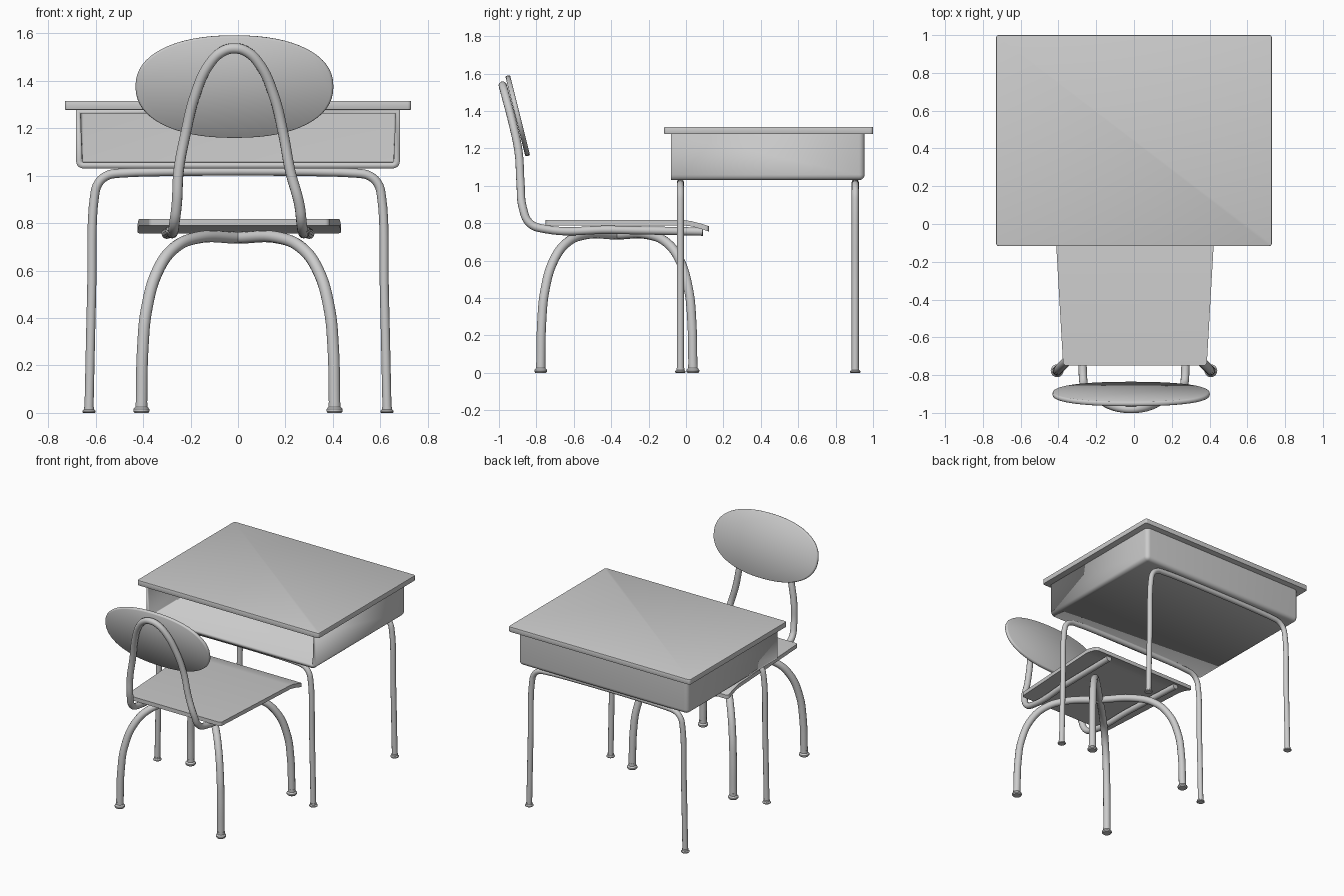
import bpy, bmesh, math
from mathutils import Matrix, Vector

if "Cube" in bpy.data.objects:
    bpy.data.objects.remove(bpy.data.objects["Cube"])

grey = bpy.data.materials.new("light_grey")
grey.use_nodes = True
COLOUR = (0.6, 0.6, 0.6, 1)
grey.diffuse_color = COLOUR
grey.node_tree.nodes["Principled BSDF"].inputs["Base Color"].default_value = COLOUR


def add(name, data):
    obj = bpy.data.objects.new(name, data)
    bpy.context.scene.collection.objects.link(obj)
    data.materials.append(grey)
    return obj


def smooth(obj, angle=35):
    bpy.ops.object.select_all(action="DESELECT")
    obj.select_set(True)
    bpy.context.view_layer.objects.active = obj
    bpy.ops.object.shade_smooth_by_angle(angle=math.radians(angle))


def mesh_part(name, bm):
    bmesh.ops.recalc_face_normals(bm, faces=bm.faces)
    me = bpy.data.meshes.new(name)
    bm.to_mesh(me)
    bm.free()
    return add(name, me)


def tube(name, points, radius):
    """Round bar through the points, turned into a mesh."""
    cu = bpy.data.curves.new(name, "CURVE")
    cu.dimensions = "3D"
    cu.bevel_depth, cu.bevel_resolution = radius, 4
    cu.resolution_u, cu.use_fill_caps = 8, True
    sp = cu.splines.new("BEZIER")
    sp.bezier_points.add(len(points) - 1)
    for bp, p in zip(sp.bezier_points, points):
        bp.co = p
        bp.handle_left_type = bp.handle_right_type = "AUTO"
    obj = add(name, cu)
    bpy.ops.object.select_all(action="DESELECT")
    obj.select_set(True)
    bpy.context.view_layer.objects.active = obj
    bpy.ops.object.convert(target="MESH")
    smooth(bpy.context.view_layer.objects.active, 50)


def foot(name, x, y, r, h):
    """Turned glide: wide disc under a narrow collar."""
    profile = [(0, 0), (0.85, 0), (1, 0.2), (1, 0.5), (0.75, 0.8), (0.75, 1.4), (0, 1.4)]
    bm = bmesh.new()
    vs = [bm.verts.new((a * r, 0, b * h)) for a, b in profile]
    es = [bm.edges.new(pair) for pair in zip(vs, vs[1:])]
    bmesh.ops.spin(bm, geom=vs + es, cent=(0, 0, 0), axis=(0, 0, 1),
                   angle=math.tau, steps=20)
    bmesh.ops.remove_doubles(bm, verts=bm.verts, dist=0.0001)
    obj = mesh_part(name, bm)
    obj.location = (x, y, 0)
    smooth(obj)


def box_bmesh(lo, hi):
    bm = bmesh.new()
    bmesh.ops.create_cube(bm, size=1)
    lo, hi = Vector(lo), Vector(hi)
    for v in bm.verts:
        v.co = Vector(c * s for c, s in zip(v.co, hi - lo)) + (lo + hi) / 2
    return bm


# Desk top with softened corners
bm = box_bmesh((-0.73, -0.117, 1.277), (0.73, 1.0, 1.315))
upright = [e for e in bm.edges if abs(e.verts[0].co.z - e.verts[1].co.z) > 0.01]
bmesh.ops.bevel(bm, geom=upright, offset=0.015, segments=4, affect="EDGES", profile=0.5)
rim = [e for e in bm.edges if abs(e.verts[0].co.z - e.verts[1].co.z) < 0.001]
bmesh.ops.bevel(bm, geom=rim, offset=0.004, segments=2, affect="EDGES", profile=0.5)
smooth(mesh_part("desk_top", bm))

# Book box, open towards the chair
bm = box_bmesh((-0.682, -0.08, 1.03), (0.682, 0.955, 1.279))
front = [f for f in bm.faces if f.calc_center_median().y < -0.07]
bmesh.ops.delete(bm, geom=front, context="FACES")
round_edges = []
for e in bm.edges:
    mid = (e.verts[0].co + e.verts[1].co) / 2
    if len(e.link_faces) == 2 and mid.z < 1.25:
        if mid.y > 0.9 or mid.z < 1.04:
            round_edges.append(e)
bmesh.ops.bevel(bm, geom=round_edges, offset=0.03, segments=5, affect="EDGES", profile=0.5)
box = mesh_part("book_box", bm)
# an open shell needs its normals pointing outwards
if sum(p.normal.dot(p.center - Vector((0, 0.4, 1.15))) for p in box.data.polygons) < 0:
    box.data.flip_normals()
shell = box.modifiers.new("wall", "SOLIDIFY")
shell.thickness, shell.offset = 0.026, -1
smooth(box)

# Desk leg frames
half_frame = [(0.628, 0.015), (0.617, 0.5), (0.605, 0.91), (0.59, 0.965),
              (0.555, 0.998), (0.5, 1.01)]
for side, y in (("front", -0.03), ("back", 0.905)):
    pts = [(x, y, z) for x, z in half_frame]
    pts += [(-x, y, z) for x, z in reversed(half_frame)]
    tube(side + "_desk_frame", pts, 0.019)
    for hand, s in (("left", 1), ("right", -1)):
        foot(f"{side}_{hand}_desk_foot", s * 0.628, y, 0.028, 0.018)

# Chair legs: two arches crossing under the seat
arch = [(1, 0.03), (0.985, 0.28), (0.945, 0.44), (0.83, 0.6), (0.66, 0.695),
        (0.42, 0.738), (0, 0.738)]
HALF, MID_Y = 0.407, -0.37
for name, s in (("left", 1), ("right", -1)):
    ts = arch + [(-t, z) for t, z in reversed(arch[:-1])]
    tube(name + "_chair_leg_arch",
         [(s * t * HALF, MID_Y + t * HALF, z) for t, z in ts], 0.025)
    for end, d in (("front", 1), ("back", -1)):
        foot(f"{name}_{end}_chair_foot", s * d * HALF, MID_Y + d * HALF, 0.034, 0.032)

# Back loop continuing as rails under the seat
half_loop = [(0.3, 0.09, 0.755), (0.285, -0.4, 0.765), (0.272, -0.76, 0.77),
             (0.268, -0.835, 0.8), (0.258, -0.872, 0.88), (0.235, -0.885, 1.02),
             (0.205, -0.895, 1.18), (0.165, -0.928, 1.34), (0.105, -0.962, 1.47),
             (0.05, -0.976, 1.523)]
SHIFT = -0.015
loop = [(x + SHIFT * (z > 1), y, z) for x, y, z in half_loop]
loop.append((SHIFT, -0.98, 1.536))
loop += [(-x + SHIFT * (z > 1), y, z) for x, y, z in reversed(half_loop)]
tube("chair_back_loop", loop, 0.022)

# Seat: widening panel with a drooping front lip
bm = bmesh.new()
previous = None
for y, top in ((-0.75, 0.817), (-0.01, 0.817), (0.03, 0.811), (0.08, 0.798), (0.122, 0.784)):
    half = 0.38 + 0.05 * (y + 0.75) / 0.87
    ring = [bm.verts.new((0.005 + sx * half, y, top - dz))
            for sx, dz in ((-1, 0), (1, 0), (1, 0.028), (-1, 0.028))]
    if previous:
        for i in range(4):
            j = (i + 1) % 4
            bm.faces.new((previous[i], previous[j], ring[j], ring[i]))
    else:
        bm.faces.new(ring)
    previous = ring
bm.faces.new(previous)
corners = [e for e in bm.edges if abs(e.verts[0].co.z - e.verts[1].co.z) > 0.02
           and abs(e.verts[0].co.y - e.verts[1].co.y) < 0.001
           and (e.verts[0].co.y < -0.7 or e.verts[0].co.y > 0.12)]
bmesh.ops.bevel(bm, geom=corners, offset=0.018, segments=4, affect="EDGES", profile=0.5)
smooth(mesh_part("chair_seat", bm))

# Backrest: leaning oval pad with a rounded rim
bm = bmesh.new()
N, POWER = 64, 2 / 2.25
rings = []
for scale, off in ((0.975, -0.013), (0.993, -0.009), (1, 0), (0.993, 0.009), (0.975, 0.013)):
    ring = []
    for i in range(N):
        c, s = math.cos(math.tau * i / N), math.sin(math.tau * i / N)
        x = math.copysign(abs(c) ** POWER, c) * 0.417 * scale
        z = math.copysign(abs(s) ** POWER, s) * 0.222 * scale
        ring.append(bm.verts.new((x, off, z)))
    rings.append(ring)
for a, b in zip(rings, rings[1:]):
    for i in range(N):
        j = (i + 1) % N
        bm.faces.new((a[i], a[j], b[j], b[i]))
bm.faces.new(rings[0])
bm.faces.new(rings[-1])
back = mesh_part("chair_backrest", bm)
back.matrix_world = Matrix.Translation((-0.015, -0.9, 1.375)) @ Matrix.Rotation(math.radians(14), 4, "X")
smooth(back, 50)
